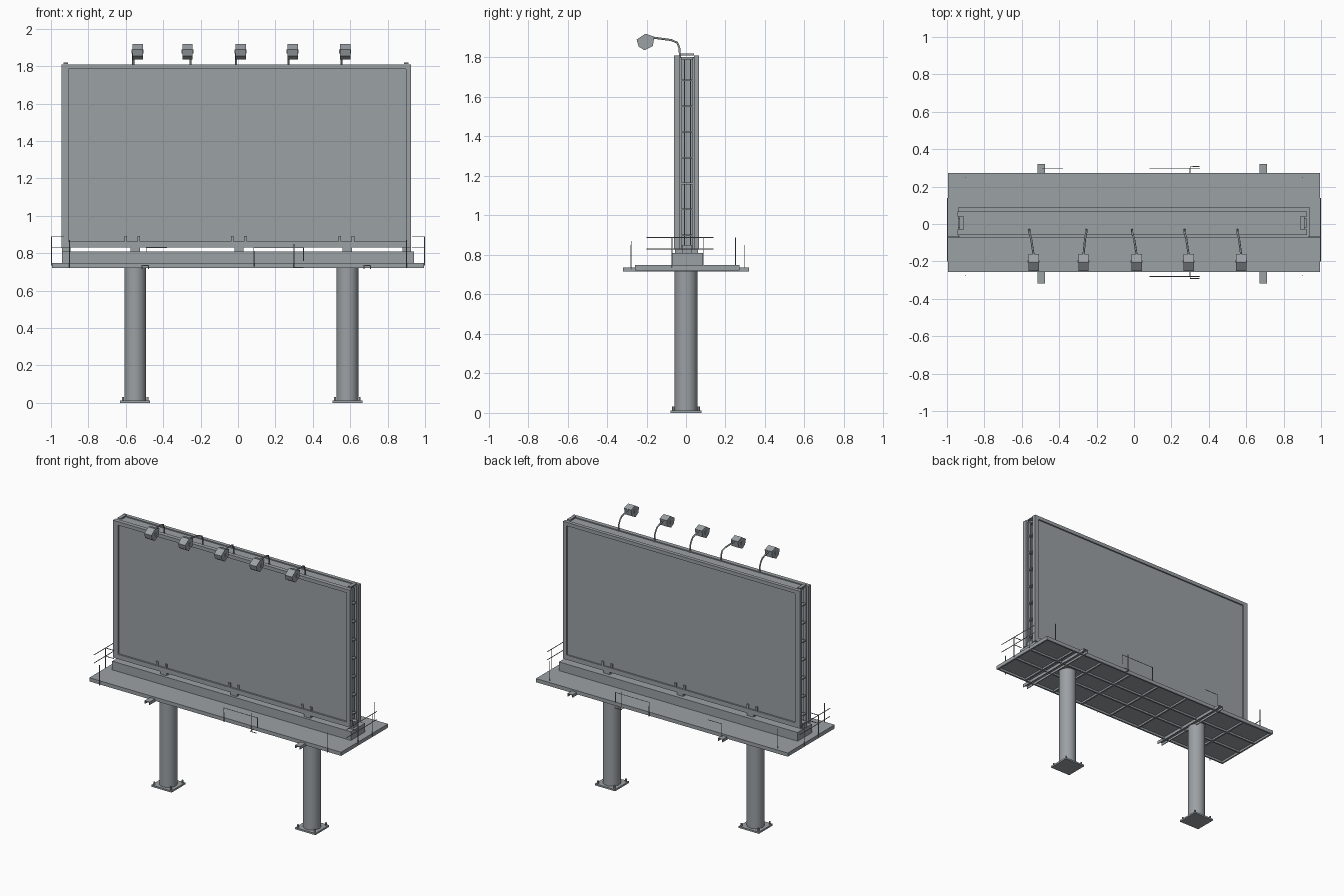
import bpy
import bmesh
from mathutils import Vector

if "Cube" in bpy.data.objects:
    bpy.data.objects.remove(bpy.data.objects["Cube"], do_unlink=True)

steel = bpy.data.materials.new("galvanised_grey")
steel.use_nodes = True
GREY = (0.33, 0.355, 0.375, 1)
steel.diffuse_color = GREY
steel.node_tree.nodes["Principled BSDF"].inputs["Base Color"].default_value = GREY


def finish(name, bm):
    bmesh.ops.recalc_face_normals(bm, faces=bm.faces)
    mesh = bpy.data.meshes.new(name)
    bm.to_mesh(mesh)
    bm.free()
    mesh.materials.append(steel)
    ob = bpy.data.objects.new(name, mesh)
    bpy.context.collection.objects.link(ob)
    return ob


def add_box(bm, x, y, z):
    """Box from (min, max) pairs."""
    verts = bmesh.ops.create_cube(bm, size=1)["verts"]
    for v in verts:
        v.co = [(a + b) / 2 + c * (b - a) for (a, b), c in zip((x, y, z), v.co)]


def boxes(name, *items):
    bm = bmesh.new()
    for item in items:
        add_box(bm, *item)
    return finish(name, bm)


def cylinder(name, x, y, z, radius, sides):
    bm = bmesh.new()
    bmesh.ops.create_cone(bm, cap_ends=True, segments=sides, radius1=radius,
                          radius2=radius, depth=z[1] - z[0])
    bmesh.ops.translate(bm, verts=bm.verts, vec=(x, y, sum(z) / 2))
    ob = finish(name, bm)
    for p in ob.data.polygons:
        p.use_smooth = len(p.vertices) == 4
    return ob


def rods(name, paths, radius=0.003):
    """Thin bent bars swept along point lists."""
    cu = bpy.data.curves.new(name, "CURVE")
    cu.dimensions = "3D"
    cu.bevel_depth = radius
    cu.bevel_resolution = 1
    cu.use_fill_caps = True
    for path in paths:
        sp = cu.splines.new("POLY")
        sp.points.add(len(path) - 1)
        for pt, co in zip(sp.points, path):
            pt.co = (*co, 1)
    cu.materials.append(steel)
    ob = bpy.data.objects.new(name, cu)
    bpy.context.collection.objects.link(ob)
    return ob


# Posts with base plates, gussets and bolts
for side, px in (("right", -0.55), ("left", 0.585)):
    cylinder(side + "_post", px, 0, (0, 0.76), 0.058, 32)
    boxes(side + "_base_plate", ((px - 0.08, px + 0.08), (-0.078, 0.078), (0, 0.012)))
    for i, sx in enumerate((-1, 1)):
        for j, sy in enumerate((-1, 1)):
            cylinder(f"{side}_bolt_{i}{j}", px + sx * 0.066, sy * 0.064, (0.01, 0.032), 0.006, 6)

# Walkway deck with a rim and ribs underneath
LX, Y0, Y1 = 0.994, -0.257, 0.272
boxes("walkway_deck", ((-LX, LX), (Y0, Y1), (0.737, 0.748)))
rim = [((-LX, LX), (y, y + 0.012), (0.722, 0.747)) for y in (Y0, Y1 - 0.012)]
rim += [((x, x + 0.012), (Y0, Y1), (0.722, 0.747)) for x in (-LX, LX - 0.012)]
boxes("walkway_rim", *rim)
ribs = [((-LX, LX), (y - 0.006, y + 0.006), (0.724, 0.74)) for y in (-0.07, 0.085)]
for i in range(1, 8):
    x = -LX + i * LX / 4
    ribs.append(((x - 0.006, x + 0.006), (Y0, Y1), (0.724, 0.74)))
boxes("walkway_ribs", *ribs)

# Channel brackets carrying the walkway
for side, bx in (("right", -0.495), ("left", 0.692)):
    boxes(side + "_bracket",
          ((bx - 0.02, bx + 0.02), (-0.318, 0.32), (0.731, 0.736)),
          ((bx - 0.02, bx - 0.015), (-0.318, 0.32), (0.715, 0.735)),
          ((bx + 0.015, bx + 0.02), (-0.318, 0.32), (0.715, 0.735)))

# Main beam and the stubs that lift the board off it
boxes("main_beam", ((-0.942, 0.942), (-0.073, 0.087), (0.745, 0.81)))
boxes("beam_stubs", *[((x - 0.025, x + 0.025), (-0.055, 0.06), (0.805, 0.84))
                      for x in (-0.55, 0.005, 0.585)])

# Two display boards: recessed sheet inside a raised frame
BX0, BX1, BZ0, BZ1 = -0.945, 0.925, 0.83, 1.81


def display(name, outer, inner):
    y = tuple(sorted((outer, inner)))
    step = (inner - outer) * 0.4
    boxes(name + "_frame",
          ((BX0, BX0 + 0.038), y, (BZ0, BZ1)), ((BX1 - 0.027, BX1), y, (BZ0, BZ1)),
          ((BX0, BX1), y, (BZ1 - 0.025, BZ1)), ((BX0, BX1), y, (BZ0, BZ0 + 0.033)))
    ys = tuple(sorted((outer + step, inner)))
    boxes(name + "_sheet", ((BX0 + 0.02, BX1 - 0.02), ys, (BZ0 + 0.02, BZ1 - 0.015)))
    # Small clips along the lower edge
    yc = tuple(sorted((outer + step * 0.2, inner)))
    boxes(name + "_clips", *[((x + d - 0.007, x + d + 0.007), yc, (0.86, 0.892))
                             for x in (-0.565, 0.005, 0.58) for d in (-0.035, 0.035)])


display("front_display", -0.06, -0.03)
display("back_display", 0.066, 0.04)
boxes("top_cover", ((BX0 + 0.03, BX1 - 0.03), (-0.035, 0.045), (1.79, 1.803)))
boxes("bottom_tie", ((BX0 + 0.03, BX1 - 0.03), (-0.035, 0.045), (0.832, 0.845)))

# Lattice columns closing the core, with rungs at both ends
for side, x in (("right", BX0 + 0.025), ("left", BX1 - 0.025)):
    parts = [((x - 0.012, x + 0.012), (y, y + 0.009), (BZ0, BZ1 - 0.01))
             for y in (-0.031, 0.032)]
    for i in range(8):
        z = 0.9 + i * 0.1307
        parts.append(((x - 0.012, x + 0.012), (-0.03, 0.04), (z - 0.004, z + 0.004)))
    boxes(side + "_lattice", *parts)
    rods(side + "_ladder", [[(x, y, 0.81), (x, y, 1.79)] for y in (-0.008, 0.022)])
    boxes(side + "_ladder_foot", ((x - 0.02, x + 0.025), (-0.02, 0.03), (0.8, 0.85)))
boxes("core_columns", *[((x - 0.015, x + 0.015), (-0.03, 0.04), (BZ0, 1.8))
                        for x in (-0.55, 0, 0.585)])

# End railings
for side, s in (("right", -1), ("left", 1)):
    x = s * 0.997
    bars = [[(s * 0.93, -0.07, z), (x, -0.07, z)] for z in (0.83, 0.888)]
    bars += [[(x, -0.2, z), (x, 0.14, z)] for z in (0.83, 0.888)]
    bars += [[(x, y, 0.735), (x, y, 0.888)] for y in (-0.07, 0.09)]
    bars += [[(s * 0.9, 0.25, 0.735), (s * 0.9, 0.25, 0.888)],
             [(s * 0.9, -0.275, 0.725), (s * 0.9, -0.275, 0.87)]]
    rods(side + "_railing", bars, 0.0025)

# Broken handrails along the long edges
for name, y in (("front", -0.28), ("back", 0.295)):
    rods(name + "_handrail",
         [[(0.085, y, 0.73), (0.085, y, 0.83), (0.35, y, 0.83), (0.35, y, 0.76)],
          [(0.3, y, 0.72), (0.3, y, 0.85)],
          [(0.3, y * 0.9, 0.725), (0.3, y * 1.04, 0.725), (0.35, y * 1.04, 0.725)]], 0.0025)
rods("back_short_rail", [[(-0.49, 0.295, 0.74), (-0.49, 0.295, 0.83), (-0.38, 0.295, 0.83)]], 0.0025)

# Floodlights: bent arm and faceted hood
HOOD = [(-0.25, 1.89), (-0.205, 1.92), (-0.16, 1.905),
        (-0.168, 1.858), (-0.21, 1.836), (-0.24, 1.855)]
LAMPS = ((-0.56, -0.537), (-0.255, -0.27), (-0.01, 0.014), (0.27, 0.292), (0.553, 0.573))
for n, (foot, head) in enumerate(LAMPS, 1):
    mid = foot + (head - foot) * 0.4
    rods(f"lamp_arm_{n}", [[(foot, -0.03, 1.8), (foot, -0.034, 1.85), (foot, -0.045, 1.875),
                            (mid, -0.075, 1.888), (head, -0.165, 1.9)]], 0.0055)
    bm = bmesh.new()
    face = bm.faces.new([bm.verts.new((head - 0.028, y, z)) for y, z in HOOD])
    ext = bmesh.ops.extrude_face_region(bm, geom=[face])
    moved = [v for v in ext["geom"] if isinstance(v, bmesh.types.BMVert)]
    bmesh.ops.translate(bm, verts=moved, vec=Vector((0.056, 0, 0)))
    finish(f"lamp_head_{n}", bm)
    boxes(f"lamp_yoke_{n}", ((head - 0.032, head + 0.032), (-0.206, -0.194), (1.868, 1.89)))
